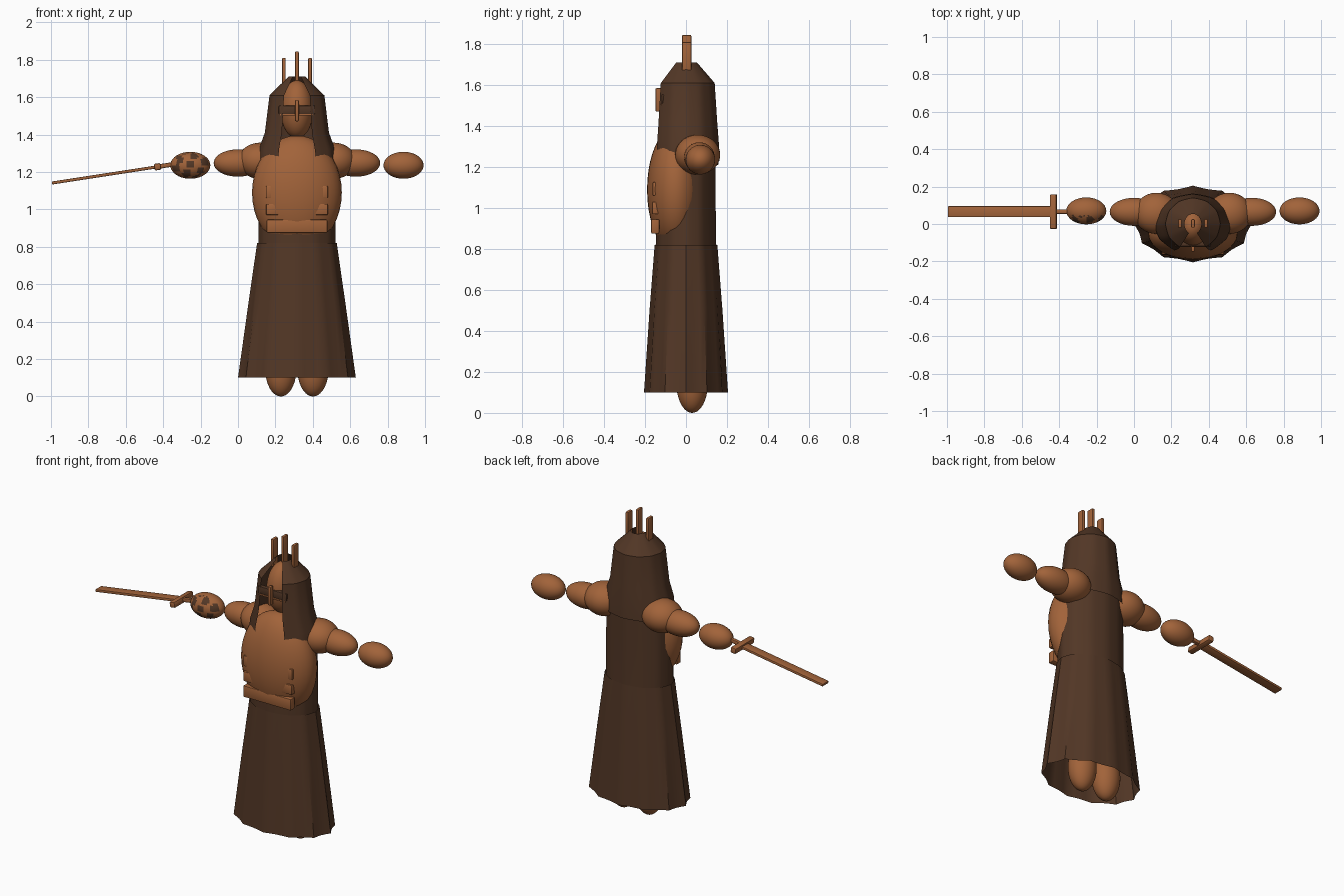
import bpy, bmesh
from math import sin, cos, pi, radians, atan2
from mathutils import Matrix, Vector

cube = bpy.data.objects.get("Cube")
if cube:
    bpy.data.objects.remove(cube, do_unlink=True)

CX = 0.315  # the body stands off centre because of the sword


def material(name, rgb):
    m = bpy.data.materials.new(name)
    m.use_nodes = True
    m.diffuse_color = (*rgb, 1)
    m.node_tree.nodes["Principled BSDF"].inputs["Base Color"].default_value = (*rgb, 1)
    return m


COPPER = material("copper brown", (0.36, 0.125, 0.042))
CLOTH = material("dark brown cloth", (0.085, 0.038, 0.019))


def finish(name, bm, mat, smooth=True):
    bmesh.ops.recalc_face_normals(bm, faces=bm.faces)
    mesh = bpy.data.meshes.new(name)
    bm.to_mesh(mesh)
    bm.free()
    ob = bpy.data.objects.new(name, mesh)
    bpy.context.collection.objects.link(ob)
    mesh.materials.append(mat)
    if smooth:
        bpy.ops.object.select_all(action='DESELECT')
        ob.select_set(True)
        bpy.context.view_layer.objects.active = ob
        bpy.ops.object.shade_smooth_by_angle(angle=radians(35))
    return ob


def ellipsoid(name, centre, radii, mat=COPPER):
    bm = bmesh.new()
    bmesh.ops.create_uvsphere(bm, u_segments=32, v_segments=20, radius=1)
    bmesh.ops.transform(bm, matrix=Matrix.LocRotScale(Vector(centre), None, Vector(radii)), verts=bm.verts)
    return finish(name, bm, mat)


def box(name, centre, size, mat=COPPER, bevel=0.006, tilt=0):
    bm = bmesh.new()
    bmesh.ops.create_cube(bm, size=1)
    bmesh.ops.scale(bm, vec=size, verts=bm.verts)
    bmesh.ops.bevel(bm, geom=bm.edges[:], offset=bevel, segments=2, affect='EDGES', profile=0.5)
    bmesh.ops.transform(bm, matrix=Matrix.Translation(centre) @ Matrix.Rotation(tilt, 4, 'Y'), verts=bm.verts)
    return finish(name, bm, mat)


def drape(name, rings, gap=0, steps=48):
    """Cloth shell through elliptical rings (z, rx, ry, fold depth), open over the front gap."""
    bm = bmesh.new()
    start, span = radians(-90 + gap), radians(360 - 2 * gap)
    count = steps + 1 if gap else steps
    rows = []
    for z, rx, ry, fold in rings:
        row = []
        for i in range(count):
            a = start + span * i / steps
            r = 1 - fold * abs(sin(6 * a))
            row.append(bm.verts.new((CX + rx * r * cos(a), ry * r * sin(a), z)))
        rows.append(row)
    for low, high in zip(rows, rows[1:]):
        for i in range(steps):
            j = (i + 1) % count
            bm.faces.new((low[i], low[j], high[j], high[i]))
    return finish(name, bm, CLOTH)


# Robe: folded skirt, straight upper part, open-fronted hood
drape("skirt", [(0.10, 0.315, 0.205, 0.06), (0.5, 0.259, 0.178, 0.04), (0.82, 0.213, 0.153, 0.02)])
drape("upper_robe", [(0.80, 0.205, 0.148, 0.02), (1.0, 0.205, 0.145, 0.02), (1.26, 0.2, 0.145, 0.02)])
drape("hood", [(1.23, 0.212, 0.163, 0.02), (1.32, 0.205, 0.16, 0.02), (1.41, 0.172, 0.153, 0.02),
               (1.61, 0.147, 0.14, 0.02), (1.71, 0.045, 0.054, 0)], gap=28)

# Body
ellipsoid("chest", (CX, -0.05, 1.09), (0.24, 0.14, 0.305))
ellipsoid("head", (CX, -0.01, 1.535), (0.088, 0.105, 0.155))

# Limbs, mirrored about the body axis
for side, s in (("left", 1), ("right", -1)):
    ellipsoid(side + "_foot", (CX + s * 0.086, 0.03, 0.145), (0.083, 0.077, 0.145))
    ellipsoid(side + "_shoulder", (CX + s * 0.195, 0.057, 1.26), (0.12, 0.11, 0.097))
    ellipsoid(side + "_arm", (CX + s * 0.315, 0.065, 1.248), (0.13, 0.075, 0.073))
    hand = ellipsoid(side + "_hand", (CX + s * 0.57, 0.07, 1.236), (0.107, 0.072, 0.072))
    if s < 0:
        # Worn dark patches on the front of the sword hand
        hand.data.materials.append(CLOTH)
        for f in hand.data.polygons:
            c = f.center
            wave = sin(60 * c.x + 110 * c.z) + sin(95 * c.x - 40 * c.z)
            if c.y < 0.045 and wave > 0.1:
                f.material_index = 1

# Mask: eye band, nose guard and thin lower rim
box("eye_band", (CX, -0.105, 1.532), (0.195, 0.03, 0.046), CLOTH)
box("eye_band_rim", (CX, -0.108, 1.506), (0.18, 0.03, 0.009), COPPER, 0.002)
box("nose_guard", (CX, -0.134, 1.528), (0.02, 0.03, 0.115))

# Crown prongs
for name, dx, top in (("left_prong", 0.07, 1.81), ("middle_prong", 0, 1.845), ("right_prong", -0.07, 1.81)):
    box(name, (CX + dx, 0.003, (1.64 + top) / 2), (0.02, 0.046, top - 1.64))

# Belt and chest buckles
box("belt", (CX, -0.15, 0.91), (0.325, 0.04, 0.07))
for side, s in (("left", 1), ("right", -1)):
    box(side + "_lower_buckle", (CX + s * 0.13, -0.148, 1.0), (0.07, 0.036, 0.06))
    box(side + "_upper_buckle", (CX + s * 0.145, -0.148, 1.093), (0.042, 0.03, 0.066))

# Sword, sloping down towards its tip
guard, tip = Vector((-0.43, 0.066, 1.228)), Vector((-0.995, 0.066, 1.141))
slope = tip - guard
tilt = -atan2(-slope.z, -slope.x) * -1
tilt = atan2(slope.z, -slope.x)
box("blade", (guard + tip) / 2, (slope.length, 0.058, 0.016), COPPER, 0.004, tilt)
box("guard", guard, (0.036, 0.186, 0.036), COPPER, 0.008, tilt)
box("grip", (-0.38, 0.066, 1.236), (0.11, 0.024, 0.024), COPPER, 0.006, tilt)
